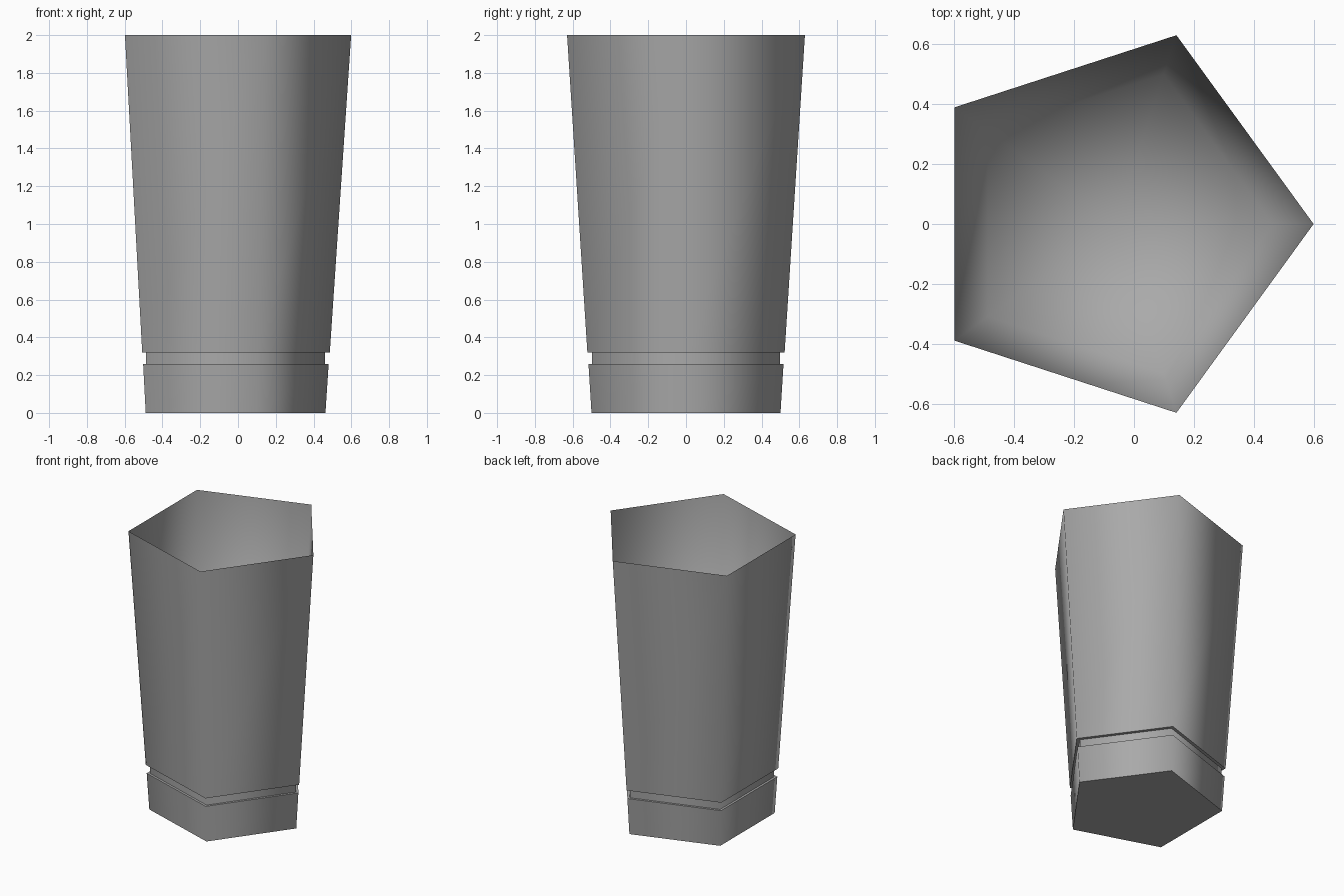
import bpy, bmesh
from math import cos, sin, tau

cube = bpy.data.objects.get("Cube")
if cube:
    bpy.data.objects.remove(cube, do_unlink=True)

SIDES = 5
CENTRE_X = -0.063

grey = bpy.data.materials.new("plain_grey")
grey.use_nodes = True
colour = (0.4, 0.4, 0.4, 1)
grey.diffuse_color = colour
grey.node_tree.nodes["Principled BSDF"].inputs["Base Color"].default_value = colour


def lathe(name, profile, cap_start=False, poke_end=False):
    """Sweep (radius, z, sharp) rings around the pentagon axis."""
    bm = bmesh.new()
    rings = []
    for radius, z, sharp in profile:
        rings.append([bm.verts.new((CENTRE_X + radius * cos(tau * i / SIDES),
                                    radius * sin(tau * i / SIDES), z))
                      for i in range(SIDES)])
    for low, high in zip(rings, rings[1:]):
        for i in range(SIDES):
            j = (i + 1) % SIDES
            bm.faces.new((low[i], low[j], high[j], high[i]))
    if cap_start:
        bm.faces.new(rings[0][::-1])
    if poke_end:
        floor = bm.faces.new(rings[-1])
        bmesh.ops.poke(bm, faces=[floor])
    for face in bm.faces:
        face.smooth = True
    # Crisp horizontal rings, soft vertical corners
    for ring, (_, _, sharp) in zip(rings, profile):
        for i in range(SIDES):
            edge = bm.edges.get((ring[i], ring[(i + 1) % SIDES]))
            edge.smooth = not sharp
    mesh = bpy.data.meshes.new(name)
    bm.to_mesh(mesh)
    bm.free()
    mesh.materials.append(grey)
    obj = bpy.data.objects.new(name, mesh)
    bpy.context.collection.objects.link(obj)
    return obj


# Tapered cup: foot, groove, outer wall, thin rim, inner wall and soft floor
lathe("pentagonal_cup", [
    (0.526, 0.0, True),
    (0.543, 0.26, True),
    (0.523, 0.26, True),
    (0.523, 0.32, True),
    (0.549, 0.32, True),
    (0.662, 2.0, True),
    (0.525, 0.36, False),
], cap_start=True, poke_end=True)
